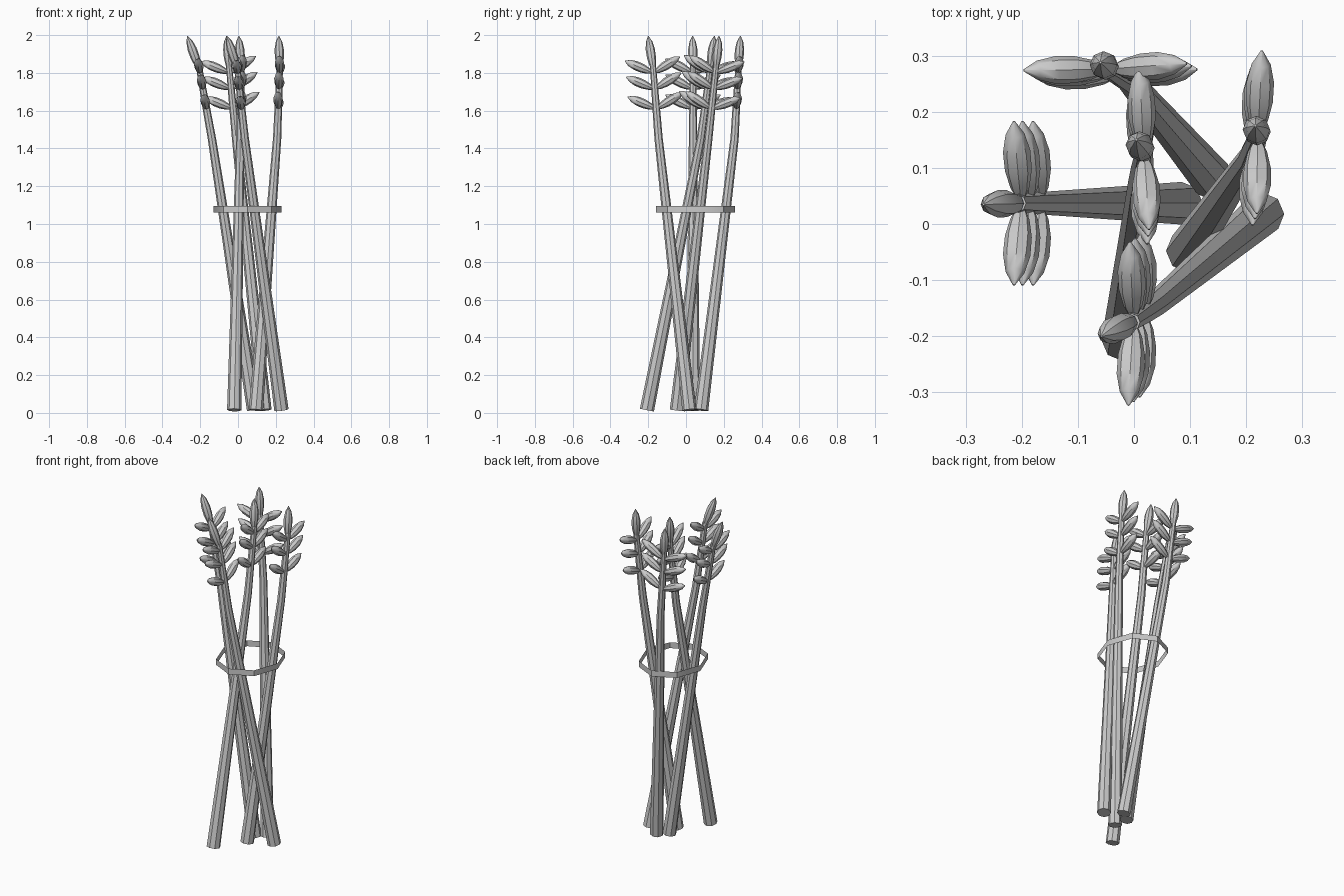
import bpy, bmesh, math
from mathutils import Vector

if "Cube" in bpy.data.objects:
    bpy.data.objects.remove(bpy.data.objects["Cube"])


def loft(bm, pts, radii, sides=8):
    """Tapered tube through pts, capped at both ends."""
    rings = []
    for i, p in enumerate(pts):
        d = (pts[min(i + 1, len(pts) - 1)] - pts[max(i - 1, 0)]).normalized()
        ref = Vector((0, 1, 0)) if abs(d.y) < 0.7 else Vector((1, 0, 0))
        u = d.cross(ref).normalized()
        v = d.cross(u)
        ring = []
        for k in range(sides):
            a = 2 * math.pi * k / sides
            ring.append(bm.verts.new(p + radii[i] * (u * math.cos(a) + v * math.sin(a))))
        rings.append(ring)
    for a, b in zip(rings, rings[1:]):
        for k in range(sides):
            j = (k + 1) % sides
            bm.faces.new((a[k], a[j], b[j], b[k]))
    bm.faces.new(rings[0][::-1])
    bm.faces.new(rings[-1])


def finish(bm, name):
    bmesh.ops.recalc_face_normals(bm, faces=bm.faces)
    me = bpy.data.meshes.new(name)
    bm.to_mesh(me)
    bm.free()
    ob = bpy.data.objects.new(name, me)
    bpy.context.collection.objects.link(ob)
    bpy.context.view_layer.objects.active = ob
    ob.select_set(True)
    bpy.ops.object.shade_smooth_by_angle(angle=math.radians(40))
    ob.select_set(False)


def grain(bm, start, end):
    """Plump seed with a pointed tip."""
    steps = [(0, .009), (.12, .017), (.35, .024), (.6, .0245), (.83, .017), (1, .002)]
    loft(bm, [start.lerp(end, t) for t, r in steps], [r for t, r in steps], 8)


# base xy, bend xy (z 1.45), head top xy (z 1.84), tip xy (z 2), grain axis angle
stalks = [
    ((.085, .037), (-.138, .037), (-.208, .037), (-.268, .035), 90),
    ((.140, .080), (-.010, .257), (-.048, .278), (-.060, .288), 2),
    ((-.02, -.207), (.012, .078), (.018, .130), (.004, .150), 93),
    ((.095, -.048), (.207, .118), (.222, .160), (.216, .175), 88),
    ((.230, .018), (.036, -.145), (-.005, -.175), (-.058, -.200), 89),
]

for n, (base, bend, top, tip, ang) in enumerate(stalks, 1):
    b = Vector((*base, .015))
    m = Vector((*bend, 1.45))
    t = Vector((*top, 1.84))

    # stem
    bm = bmesh.new()
    loft(bm, [b, b.lerp(m, .5), m, m.lerp(t, .45), t], [.038, .030, .022, .020, .016])
    finish(bm, f"stalk_stem_{n}")

    # seed head: three pairs of side grains and one tip grain
    bm = bmesh.new()
    up = (t - m).normalized()
    side = Vector((math.cos(math.radians(ang)), math.sin(math.radians(ang)), 0))
    side = (side - up * side.dot(up)).normalized()
    for z in (1.80, 1.715, 1.61):
        p = m.lerp(t, (z - 1.45) / .39)
        for s in (-1, 1):
            grain(bm, p + side * s * .012 + up * .005, p + side * s * .146 + up * .075)
    grain(bm, t - up * .02, Vector((*tip, 1.995)))
    finish(bm, f"seed_head_{n}")

# thin tie band around the bundle
bm = bmesh.new()
loops = []
for z in (1.06, 1.095):
    loops.append([bm.verts.new((.05 + .18 * math.cos(k * math.pi / 4),
                                .05 + .21 * math.sin(k * math.pi / 4), z)) for k in range(8)])
for k in range(8):
    j = (k + 1) % 8
    bm.faces.new((loops[0][k], loops[0][j], loops[1][j], loops[1][k]))
finish(bm, "tie_band")
